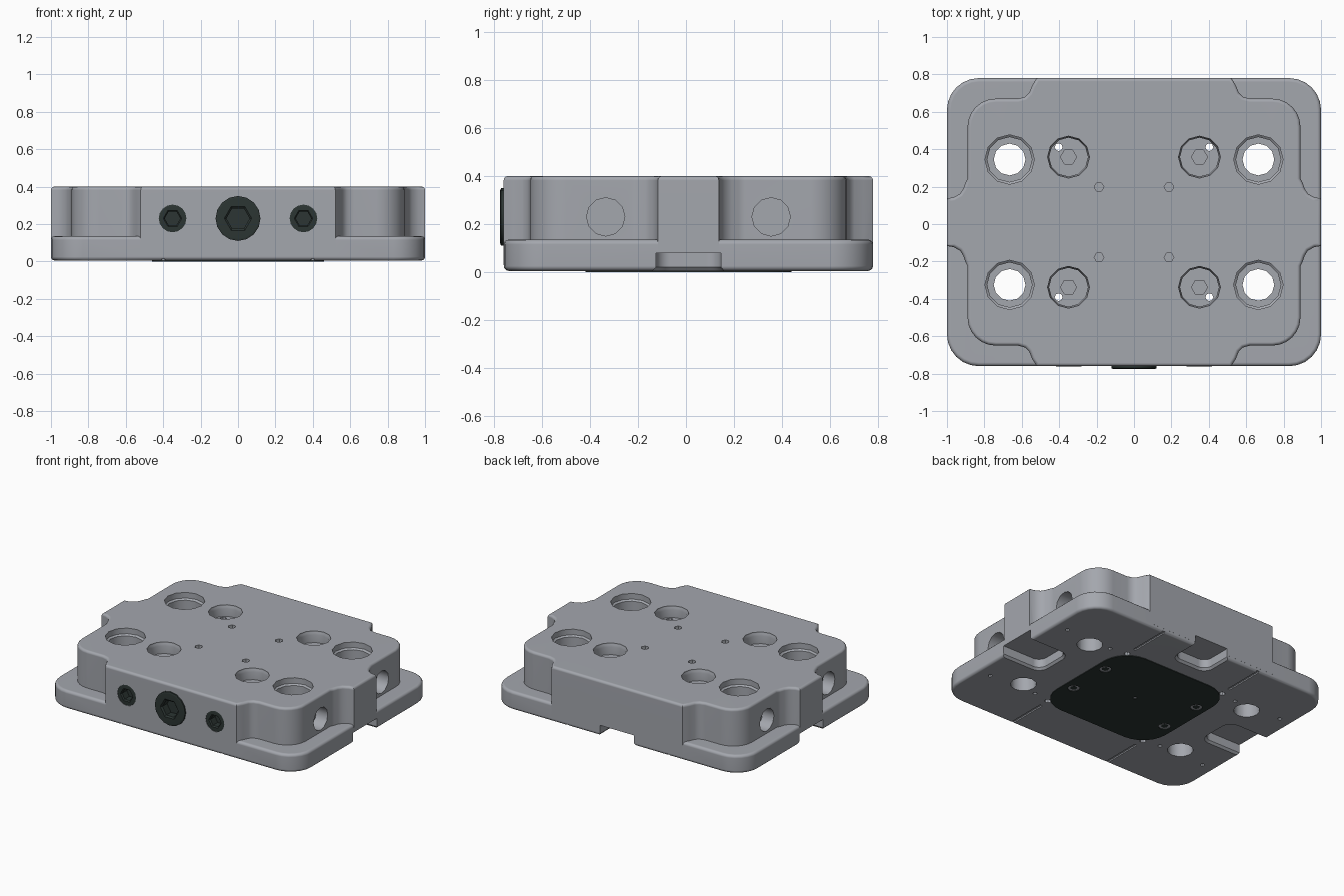
import bpy, bmesh, math
from mathutils import Matrix, Vector

if "Cube" in bpy.data.objects:
    bpy.data.objects.remove(bpy.data.objects["Cube"])

Y0 = 0.01          # body centre in y (a front screw sticks out a little)
ZB = 0.005         # underside of body


def material(name, col):
    m = bpy.data.materials.new(name)
    m.diffuse_color = (*col, 1)
    m.use_nodes = True
    m.node_tree.nodes["Principled BSDF"].inputs["Base Color"].default_value = m.diffuse_color
    return m


GREY = material("steel_grey", (0.37, 0.385, 0.42))
DARK = material("dark_green_black", (0.025, 0.036, 0.033))


def circle(r, n=12, x=0, y=0):
    return [(x + r * math.cos(2 * math.pi * i / n), y + r * math.sin(2 * math.pi * i / n)) for i in range(n)]


def rrect(cx, cy, hx, hy, r, n=6):
    pts = []
    for k, (sx, sy) in enumerate([(1, 1), (-1, 1), (-1, -1), (1, -1)]):
        for i in range(n + 1):
            a = math.pi / 2 * (k + i / n)
            pts.append((cx + sx * (hx - r) + r * math.cos(a), cy + sy * (hy - r) + r * math.sin(a)))
    return pts


def loft(bm, rings, mat=Matrix()):
    """Closed solid through a list of (outline, z); returns last ring's verts."""
    loops = [[bm.verts.new(mat @ Vector((x, y, z))) for x, y in o] for o, z in rings]
    n = len(loops[0])
    faces = [bm.faces.new(loops[0][::-1]), bm.faces.new(loops[-1])]
    for a, b in zip(loops, loops[1:]):
        for i in range(n):
            faces.append(bm.faces.new((a[i], a[(i + 1) % n], b[(i + 1) % n], b[i])))
    bmesh.ops.recalc_face_normals(bm, faces=faces)
    return loops


def lathe(bm, prof, mat=Matrix(), n=12):
    loft(bm, [(circle(r, n), z) for r, z in prof], mat)


def rim(bm, loop, width):
    s = set(loop)
    edges = [e for e in bm.edges if e.verts[0] in s and e.verts[1] in s]
    bmesh.ops.bevel(bm, geom=edges, offset=width, segments=3, profile=0.5, affect='EDGES')


def make(name, bm, mat):
    me = bpy.data.meshes.new(name)
    bm.to_mesh(me)
    bm.free()
    ob = bpy.data.objects.new(name, me)
    bpy.context.collection.objects.link(ob)
    me.materials.append(mat)
    return ob


def boolean(ob, other, op='DIFFERENCE'):
    m = ob.modifiers.new("bool", 'BOOLEAN')
    m.operation, m.solver, m.object = op, 'EXACT', other
    bpy.context.view_layer.objects.active = ob
    bpy.ops.object.modifier_apply(modifier=m.name)
    bpy.data.objects.remove(other)


def finish(ob):
    bpy.ops.object.select_all(action='DESELECT')
    ob.select_set(True)
    bpy.context.view_layer.objects.active = ob
    bpy.ops.object.shade_smooth_by_angle(angle=math.radians(33))
    w = ob.modifiers.new("normals", 'WEIGHTED_NORMAL')
    w.keep_sharp = True


QUADS = [(sx, sy) for sx in (1, -1) for sy in (1, -1)]
T = Matrix.Translation

# flange: rounded plate at the bottom
bm = bmesh.new()
plate = rrect(0, Y0, 1, 0.77, 0.17)
lo, hi = loft(bm, [(plate, ZB), (plate, 0.135)])
rim(bm, hi, 0.02)
lo = [v for v in bm.verts if abs(v.co.z - ZB) < 1e-5]
rim(bm, lo, 0.02)
body = make("body", bm, GREY)

# upper block: quarter outline mirrored to four corners
quarter = [(1.0005, 0.127), (0.965, 0.133), (0.93, 0.152), (0.912, 0.18), (0.902, 0.21), (0.89, 0.235)]
quarter += [(0.74 + 0.15 * math.cos(a), 0.51 + 0.15 * math.sin(a)) for a in [math.pi / 12 * i for i in range(7)]]
quarter += [(0.62, 0.66), (0.583, 0.67), (0.56, 0.692), (0.545, 0.73), (0.52, 0.7705)]
outline = quarter + [(-x, y) for x, y in quarter[::-1]]
outline += [(-x, -y) for x, y in quarter] + [(x, -y) for x, y in quarter[::-1]]
outline = [(x, y + Y0) for x, y in outline]
bm = bmesh.new()
lo, hi = loft(bm, [(outline, 0.03), (outline, 0.4)])
rim(bm, hi, 0.018)
boolean(body, make("upper_block", bm, GREY), 'UNION')

# first cut: bores, pockets, side holes, slots, grooves
bm = bmesh.new()
for sx, sy in QUADS:
    lathe(bm, [(0.085, -0.1), (0.085, 0.2), (0.12, 0.2), (0.12, 0.35), (0.132, 0.36), (0.132, 0.5)],
          T((sx * 0.665, Y0 + sy * 0.335, 0)))
    lathe(bm, [(0.104, 0.32), (0.104, 0.375), (0.112, 0.39), (0.112, 0.5)],
          T((sx * 0.35, Y0 + sy * 0.348, 0)))
    lathe(bm, [(0.026, 0.36), (0.026, 0.5)], T((sx * 0.187, Y0 + sy * 0.188, 0)), 6)
    lathe(bm, [(0.08, 0.8), (0.08, 1.2)],
          T((0, Y0 + sy * 0.345, 0.23)) @ Matrix.Rotation(sx * math.pi / 2, 4, 'Y'))
    loft(bm, [(rrect(sx * 0.4, Y0 + sy * 0.64, 0.01, 0.17, 0.004, 1), z) for z in (-0.05, 0.014)])
    for x, y in [(0.9, 0.39), (0.53, 0.38)]:
        lathe(bm, [(0.014, -0.05), (0.014, 0.04)], T((sx * x, Y0 + sy * y, 0)), 8)


def slot(cx, cy, hx, hy):
    f = 0.014
    wide = rrect(cx, cy, hx + f, hy + f, 0.06 + f)
    fit = rrect(cx, cy, hx, hy, 0.06)
    loft(bm, [(wide, -0.05), (wide, ZB), (fit, 0.02), (fit, 0.08)])


slot(0.89, Y0, 0.2, 0.135)
slot(-0.89, Y0, 0.2, 0.135)
slot(0, 0.78, 0.135, 0.22)

# seats for the front screws
FRONT = Matrix.Rotation(math.pi / 2, 4, 'X')     # local z -> -y
SCREWS = [(-0.35, 0.078, 0.76, 0.042), (0, 0.12, 0.775, 0.062), (0.35, 0.078, 0.76, 0.042)]
for x, r, d, s in SCREWS:
    lathe(bm, [(r - 0.004, 0.66), (r - 0.004, 0.9)], T((x, 0, 0.23)) @ FRONT, 16)
boolean(body, make("bore_cutter", bm, GREY))

# second cut: hex sockets and vent holes in the pocket floors
bm = bmesh.new()
for sx, sy in QUADS:
    lathe(bm, [(0.043, 0.28), (0.043, 0.345)], T((sx * 0.35, Y0 + sy * 0.348, 0)), 6)
    lathe(bm, [(0.021, -0.1), (0.021, 0.35)], T((sx * 0.403, Y0 + sy * 0.401, 0)), 8)
boolean(body, make("socket_cutter", bm, GREY))
finish(body)

# dark front screws with hex sockets
for i, (x, r, d, s) in enumerate(SCREWS):
    bm = bmesh.new()
    place = T((x, 0, 0.23)) @ FRONT
    lathe(bm, [(r, 0.66), (r, d - 0.004), (r - 0.012, d + 0.0015)], place, 16)
    screw = make("front_screw_%d" % (i + 1), bm, DARK)
    bm = bmesh.new()
    lathe(bm, [(s, d - 0.06), (s, d - 0.008), (s * 1.25, d + 0.005), (s * 1.25, d + 0.05)], place, 6)
    boolean(screw, make("hex_cutter", bm, DARK))
    finish(screw)

# dark panel on the underside with four screw recesses
bm = bmesh.new()
panel = rrect(0, Y0, 0.46, 0.43, 0.19)
loft(bm, [(panel, 0.0), (panel, 0.03)])
pad = make("bottom_panel", bm, DARK)
bm = bmesh.new()
for sx, sy in QUADS:
    lathe(bm, [(0.04, -0.05), (0.04, 0.012)], T((sx * 0.385, Y0 + sy * 0.16, 0)))
lathe(bm, [(0.014, -0.05), (0.014, 0.02)], T((0, Y0, 0)), 8)
boolean(pad, make("recess_cutter", bm, DARK))
finish(pad)

# screw heads inside the panel recesses
bm = bmesh.new()
for sx, sy in QUADS:
    lathe(bm, [(0.024, 0.004), (0.024, 0.02)], T((sx * 0.385, Y0 + sy * 0.16, 0)), 6)
finish(make("panel_screws", bm, DARK))
